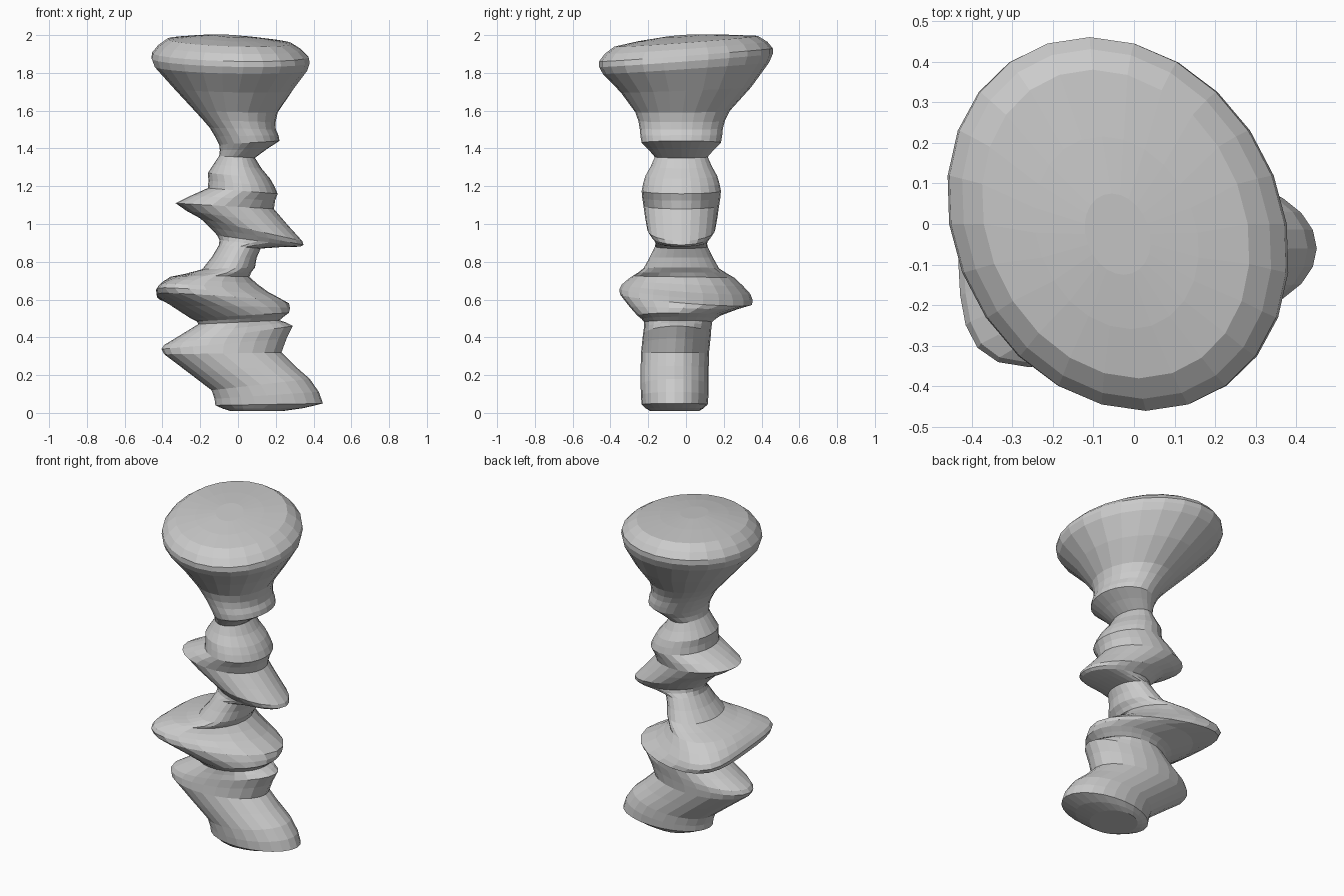
import bpy, bmesh, math

if "Cube" in bpy.data.objects:
    bpy.data.objects.remove(bpy.data.objects["Cube"])

SIDES = 24

def clamp(v):
    return max(0.0, min(1.0, v))

def ring_points(xl, zl, xr, zr, d):
    """Tilted ellipse from its left point, right point and half depth."""
    xc, zc = (xl + xr) / 2, (zl + zr) / 2
    # column sits slightly forward, most at the foot
    yc = -(0.06 - 0.035 * clamp((zc - 0.3) * 3)) * clamp((0.34 - d) / 0.12)
    cap = clamp((zc - 1.55) / 0.3)                      # cap is skewed and tips to the front
    disc = max(0, d - 0.25) if zc < 1 else 0            # disc lobe is deepest on its left
    for i in range(SIDES):
        a = 2 * math.pi * i / SIDES
        c, s = math.cos(a), math.sin(a)
        y = d * s
        yield (xc + (xr - xl) / 2 * c - 0.15 * cap * y - 1.5 * disc * s * s,
               yc + y,
               zc + (zr - zl) / 2 * c + (0.075 * cap - 0.8 * disc) * y)

def with_midpoints(rings):
    """Add a gently rounded ring between each pair of neighbours."""
    out = [rings[0]]
    for k in range(1, len(rings)):
        p, a, b = rings[max(k - 2, 0)], rings[k - 1], rings[k]
        n = rings[min(k + 1, len(rings) - 1)]
        out.append([(u + v) / 2 + 0.035 * (u + v - q - w) for q, u, v, w in zip(p, a, b, n)])
        out.append(b)
    return out

def loft(name, rings):
    """Skin the rings from bottom to top and close both ends."""
    bm = bmesh.new()
    loops = [[bm.verts.new(p) for p in ring_points(*r)] for r in with_midpoints(rings)]
    for a, b in zip(loops, loops[1:]):
        for i in range(SIDES):
            j = (i + 1) % SIDES
            bm.faces.new((a[i], a[j], b[j], b[i]))
    bm.faces.new(loops[0][::-1])
    bm.faces.new(loops[-1])
    bmesh.ops.recalc_face_normals(bm, faces=bm.faces)
    mesh = bpy.data.meshes.new(name)
    bm.to_mesh(mesh)
    bm.free()
    ob = bpy.data.objects.new(name, mesh)
    bpy.context.collection.objects.link(ob)
    return ob

# Weathered pillar: left x, z, right x, z, half depth
loft("stone_pillar", [
    # foot
    (-.04, .01, .24, .01, .13),
    (-.12, .04, .45, .05, .175),
    (-.14, .12, .38, .18, .18),
    # lower lobe
    (-.39, .31, .23, .32, .18),
    (-.39, .36, .29, .46, .18),
    (-.21, .47, .22, .49, .18),
    # wide disc lobe
    (-.25, .5, .27, .53, .22),
    (-.43, .62, .27, .58, .35),
    (-.42, .67, .16, .64, .34),
    (-.36, .72, .06, .72, .27),
    (-.19, .76, .09, .77, .2),
    # waist and slanted lobe
    (-.1, .89, .12, .87, .14),
    (-.11, .94, .33, .88, .14),
    (-.2, 1.03, .34, .91, .18),
    (-.33, 1.11, .19, 1.08, .20),
    (-.16, 1.19, .21, 1.16, .21),
    (-.16, 1.27, .17, 1.24, .19),
    # neck and collar
    (-.1, 1.36, .09, 1.35, .14),
    (-.1, 1.42, .22, 1.44, .21),
    (-.15, 1.51, .2, 1.5, .22),
    # flared cap
    (-.23, 1.6, .21, 1.59, .25),
    (-.44, 1.83, .365, 1.82, .44),
    (-.45, 1.9, .37, 1.89, .46),
    (-.37, 1.975, .28, 1.96, .38),
    (-.12, 2, .04, 1.99, .1),
])
